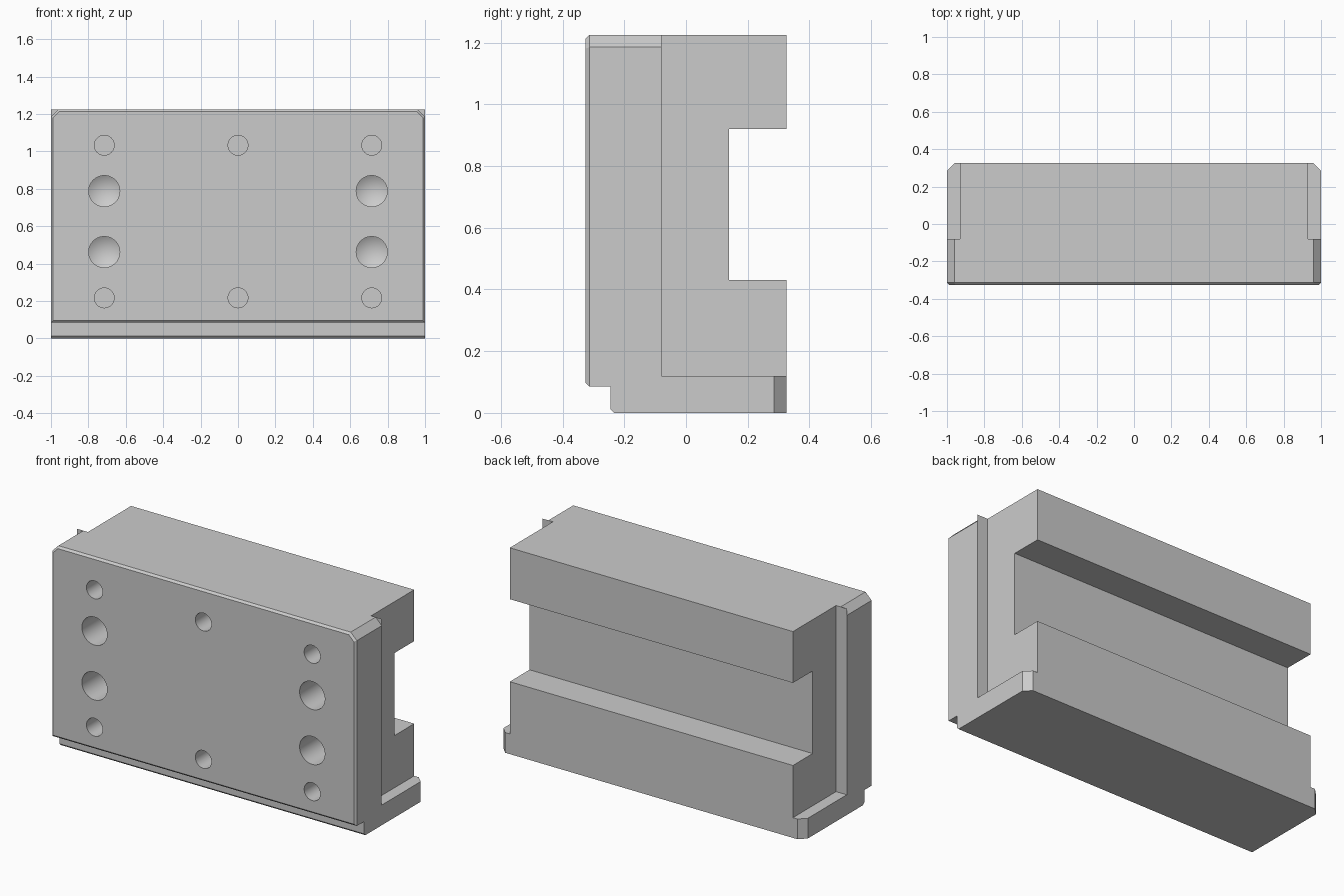
import bpy
import bmesh
from math import radians
from mathutils import Matrix, Vector

if "Cube" in bpy.data.objects:
    bpy.data.objects.remove(bpy.data.objects["Cube"], do_unlink=True)

HALF_W, HALF_D, HEIGHT = 1.0, 0.325, 1.225
CORNER, EDGE = 0.04, 0.012


def make_object(name, bm):
    bmesh.ops.recalc_face_normals(bm, faces=bm.faces)
    mesh = bpy.data.meshes.new(name)
    bm.to_mesh(mesh)
    bm.free()
    obj = bpy.data.objects.new(name, mesh)
    bpy.context.collection.objects.link(obj)
    return obj


def prism(name, points, vector):
    """Extrude a closed 3D outline along a vector."""
    bm = bmesh.new()
    face = bm.faces.new([bm.verts.new(p) for p in points])
    geom = bmesh.ops.extrude_face_region(bm, geom=[face], use_keep_orig=True)["geom"]
    moved = [g for g in geom if isinstance(g, bmesh.types.BMVert)]
    bmesh.ops.translate(bm, verts=moved, vec=Vector(vector))
    return make_object(name, bm)


def cone(bm, x, z, y0, y1, r0, r1):
    """Add a solid running along y from radius r0 to r1."""
    place = Matrix.Translation((x, (y0 + y1) / 2, z)) @ Matrix.Rotation(radians(-90), 4, "X")
    bmesh.ops.create_cone(bm, cap_ends=True, segments=48, radius1=r0, radius2=r1,
                          depth=y1 - y0, matrix=place)


def hole(name, x, z, radius, depth, tip):
    bm = bmesh.new()
    bottom = -HALF_D + depth
    cone(bm, x, z, -HALF_D - 0.1, bottom, radius, radius)
    if tip:
        # Pull the far cap to a point for a drilled bottom
        cap = max((f for f in bm.faces if len(f.verts) > 4),
                  key=lambda f: f.calc_center_median().y)
        center = bmesh.ops.poke(bm, faces=[cap])["verts"][0]
        center.co.y += tip
    return make_object(name, bm)


def cut(target, cutter):
    cutter.hide_render = True
    mod = target.modifiers.new("cut", "BOOLEAN")
    mod.operation, mod.solver, mod.object = "DIFFERENCE", "EXACT", cutter
    bpy.context.view_layer.objects.active = target
    bpy.ops.object.modifier_apply(modifier=mod.name)
    bpy.data.objects.remove(cutter, do_unlink=True)


# Block with front step and rear channel
profile = [
    (-HALF_D, 0.085), (-0.245, 0.085), (-0.245, EDGE), (-0.245 + EDGE, 0),
    (HALF_D, 0), (HALF_D, 0.43), (0.14, 0.43), (0.14, 0.92),
    (HALF_D, 0.92), (HALF_D, HEIGHT), (-HALF_D, HEIGHT),
]
block = prism("jaw_block", [(-HALF_W, y, z) for y, z in profile], (2 * HALF_W, 0, 0))

for s in (-1, 1):
    # Side recess behind the front plate and above the foot
    recess = [(s * x, y, 0.12) for x, y in ((0.93, -0.08), (1.2, -0.08), (1.2, 0.5), (0.93, 0.5))]
    cut(block, prism("side_recess", recess, (0, 0, 2)))
    # Chamfers on the plate's top corners and the foot's rear corners
    a, b = HALF_W - CORNER - 0.1, HALF_W + 0.1
    t = HEIGHT - CORNER - 0.1
    top = [(s * b, -0.5, t), (s * b, -0.5, HEIGHT + 0.1), (s * a, -0.5, HEIGHT + 0.1)]
    cut(block, prism("top_corner", top, (0, 0.42, 0)))
    r = HALF_D - CORNER - 0.1
    rear = [(s * b, r, -0.1), (s * b, HALF_D + 0.1, -0.1), (s * a, HALF_D + 0.1, -0.1)]
    cut(block, prism("rear_corner", rear, (0, 0, 0.22)))

# Fine chamfer around the front face
bm = bmesh.new()
bm.from_mesh(block.data)
bmesh.ops.remove_doubles(bm, verts=bm.verts, dist=0.0001)
rim = [e for e in bm.edges if e.calc_face_angle(0) > 0.1
       and all(v.co.y < -HALF_D + 0.001 for v in e.verts)]
bmesh.ops.bevel(bm, geom=rim, offset=EDGE, segments=1, affect="EDGES")
bm.to_mesh(block.data)
bm.free()

# Flat pin holes and larger drilled bolt holes
for x in (-0.715, 0, 0.715):
    for z in (0.217, 1.033):
        cut(block, hole("pin_hole", x, z, 0.053, 0.2, 0))
for x in (-0.715, 0.715):
    for z in (0.462, 0.788):
        cut(block, hole("bolt_hole", x, z, 0.083, 0.25, 0.05))

bpy.ops.object.select_all(action="DESELECT")
block.select_set(True)
bpy.context.view_layer.objects.active = block
bpy.ops.object.shade_smooth_by_angle(angle=radians(20))
